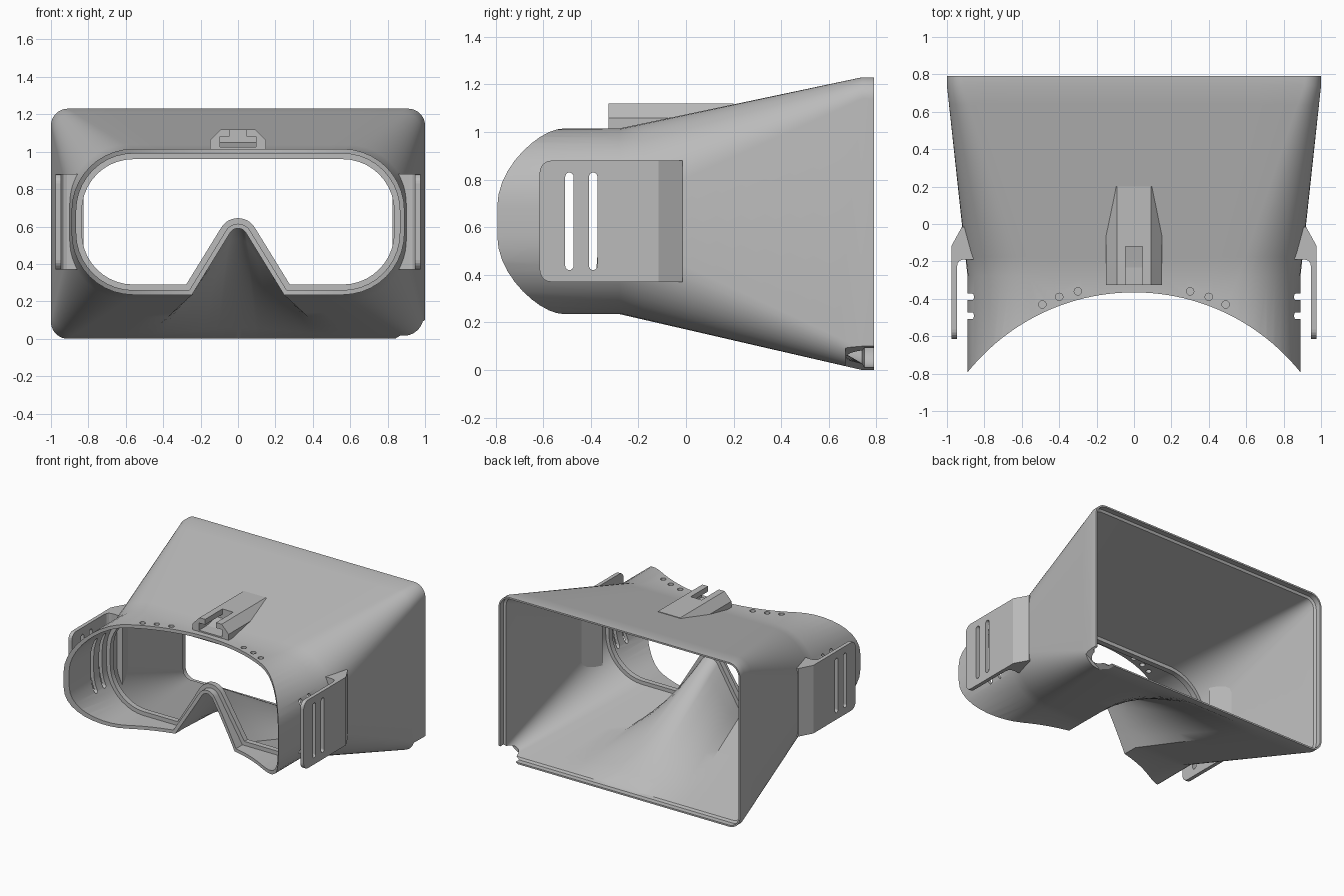
import bpy, bmesh, math
from mathutils import Matrix, Vector

if "Cube" in bpy.data.objects:
    bpy.data.objects.remove(bpy.data.objects["Cube"], do_unlink=True)

grey = bpy.data.materials.new("plain grey plastic")
grey.use_nodes = True
COLOUR = (0.5, 0.5, 0.5, 1)
grey.diffuse_color = COLOUR
grey.node_tree.nodes["Principled BSDF"].inputs["Base Color"].default_value = COLOUR


def finish(name, bm):
    bmesh.ops.recalc_face_normals(bm, faces=bm.faces)
    mesh = bpy.data.meshes.new(name)
    bm.to_mesh(mesh)
    bm.free()
    mesh.materials.append(grey)
    obj = bpy.data.objects.new(name, mesh)
    bpy.context.collection.objects.link(obj)
    return obj


def loft(rings, closed=False):
    """Skin a list of equal-length rings; cap the ends or join them up."""
    bm = bmesh.new()
    vs = [[bm.verts.new(p) for p in ring] for ring in rings]
    n = len(vs[0])
    pairs = list(zip(vs, vs[1:]))
    if closed:
        pairs.append((vs[-1], vs[0]))
    else:
        bm.faces.new(vs[0])
        bm.faces.new(vs[-1])
    for a, b in pairs:
        for i in range(n):
            j = (i + 1) % n
            bm.faces.new((a[i], a[j], b[j], b[i]))
    return bm


def cut(obj, cutters):
    """Subtract each cutter and delete it."""
    for cutter in cutters:
        cutter.hide_render = True
        mod = obj.modifiers.new("cut", 'BOOLEAN')
        mod.operation, mod.solver, mod.object = 'DIFFERENCE', 'EXACT', cutter
        bpy.context.view_layer.objects.active = obj
        bpy.ops.object.modifier_apply(modifier=mod.name)
        bpy.data.objects.remove(cutter, do_unlink=True)


def arc(cx, cz, r, a, b, n):
    angles = [math.radians(a + (b - a) * i / n) for i in range(n + 1)]
    return [(cx + r * math.cos(t), cz + r * math.sin(t)) for t in angles]


def line(a, b, n):
    """Points from a towards b, leaving out b."""
    return [tuple(Vector(a).lerp(Vector(b), i / n)) for i in range(n)]


def half_outline(w, lo, hi, r, base, nose):
    """Right half: top centre, two corners, nose base, nose apex."""
    top = arc(w - r, hi - r, r, 90, 0, 10)
    low = arc(w - r, lo + r, r, 0, -90, 10)
    return (line((0, hi), top[0], 4) + top + low[:-1]
            + line(low[-1], base, 3) + line(base, nose[0], 5) + nose)


def face_half(d):
    r = 0.05 + d
    nose = arc(0, 0.54, r, 31, 90, 6)
    base = (nose[0][0] + (nose[0][1] - 0.235 - d) * 0.615, 0.235 + d)
    return half_outline(0.89 - d, 0.235 + d, 1.015 - d, 0.33 - d, base, nose)


def back_half(d):
    nose = line((0.12, d), (0, d), 6) + [(0, d)]
    return half_outline(1 - d, d, 1.23 - d, 0.09 - d, (0.5, d), nose)


def ring(y, t, d):
    half = [Vector(a).lerp(Vector(b), t) for a, b in zip(face_half(d), back_half(d))]
    half[0].x = half[-1].x = 0
    full = [(p.x, p.y) for p in half] + [(-p.x, p.y) for p in reversed(half[1:-1])]
    return [(x, y, z) for x, z in full]


# Hollow shell: face sleeve, flared hood and stepped back rim
START, END = -0.28, 0.74
steps = [i / 10 for i in range(11)]
hood = [(START + (END - START) * t, t) for t in steps]
outer = [(-0.9, 0, 0)] + [(y, t, 0) for y, t in hood] + [(0.79, 1, 0)]
inner = [(0.79, 1, 0.012), (0.75, 1, 0.012)]
inner += [(y, t, 0.028) for y, t in reversed(hood)]
inner += [(START, 0, 0.055), (-0.32, 0, 0.055), (-0.32, 0, 0.025), (-0.9, 0, 0.025)]
shell = finish("goggle_shell", loft([ring(*s) for s in outer + inner], closed=True))


# Cutters
def cylinder_cutter(x, y, z, r, depth, segments):
    bm = bmesh.new()
    bmesh.ops.create_cone(bm, cap_ends=True, segments=segments, radius1=r, radius2=r,
                          depth=depth, matrix=Matrix.Translation((x, y, z)))
    return finish("cutter", bm)


def slot_cutter(side, y):
    r = 0.0175
    pts = arc(y, 0.83 - r, r, 0, 180, 8) + arc(y, 0.42 + r, r, 180, 360, 8)
    return finish("cutter", loft([[(side * x, a, b) for a, b in pts] for x in (0.75, 1.1)]))


def box_cutter(lo, hi):
    lo, hi = Vector(lo), Vector(hi)
    bm = bmesh.new()
    bmesh.ops.create_cube(bm, size=1, matrix=Matrix.Translation((lo + hi) / 2)
                          @ Matrix.Diagonal((hi - lo).to_4d()))
    return finish("cutter", bm)


# Curved face edge, vent holes, strap slots
cut(shell, [cylinder_cutter(0, -1.506, 0.6, 1.1405, 2, 160)])
for side in (-1, 1):
    cut(shell, [cylinder_cutter(side * x, y, 1, 0.02, 0.2, 16)
                for x, y in ((0.3, -0.36), (0.4, -0.39), (0.49, -0.43))])
    cut(shell, [slot_cutter(side, y) for y in (-0.49, -0.39)])

# Broken lower back corner
chip = box_cutter((-0.15, -0.12, -0.15), (0.15, 0.12, 0.15))
chip.data.transform(Matrix.Translation((1.0, 0.79, -0.077))
                    @ Matrix.Rotation(math.radians(-32), 4, 'Y'))
cut(shell, [chip])

# Strap plates, standing off the sides
for side, name in ((-1, "right_strap_plate"), (1, "left_strap_plate")):
    plan = [(0.975, -0.615), (0.975, -0.115), (0.92, -0.015), (0.895, -0.015),
            (0.825, -0.19), (0.915, -0.19), (0.932, -0.196), (0.943, -0.21),
            (0.947, -0.235), (0.947, -0.615)]
    bm = loft([[(side * x, y, z) for x, y in plan] for z in (0.37, 0.88)])
    tips = [e for e in bm.edges if all(v.co.y < -0.61 for v in e.verts)
            and abs(e.verts[0].co.z - e.verts[1].co.z) < 0.01]
    bmesh.ops.bevel(bm, geom=tips, offset=0.05, segments=5, profile=0.5, affect='EDGES')
    plate = finish(name, bm)
    cut(plate, [slot_cutter(side, y) for y in (-0.49, -0.39)])

# Accessory mount on top, sinking into the sloping hood, with a T slot
sections = []
for y, ridge_x, ridge_z, base in ((-0.325, 0.15, 1.06, 1.0), (-0.07, 0.15, 1.06, 1.04),
                                  (0.2, 0.11, 1.1, 1.095)):
    right = [(ridge_x, base), (ridge_x, ridge_z), (0.092, 1.12)]
    pts = right + [(-x, z) for x, z in reversed(right)]
    sections.append([(x, y, z) for x, z in pts])
mount = finish("top_mount", loft(sections))
cut(mount, [box_cutter((-0.095, -0.4, 1.025), (0.095, -0.12, 1.08)),
            box_cutter((-0.045, -0.4, 1.05), (0.045, -0.12, 1.2))])

# Smooth curved skin, crisp edges
bpy.ops.object.select_all(action='DESELECT')
shell.select_set(True)
bpy.context.view_layer.objects.active = shell
bpy.ops.object.shade_smooth_by_angle(angle=math.radians(30))
